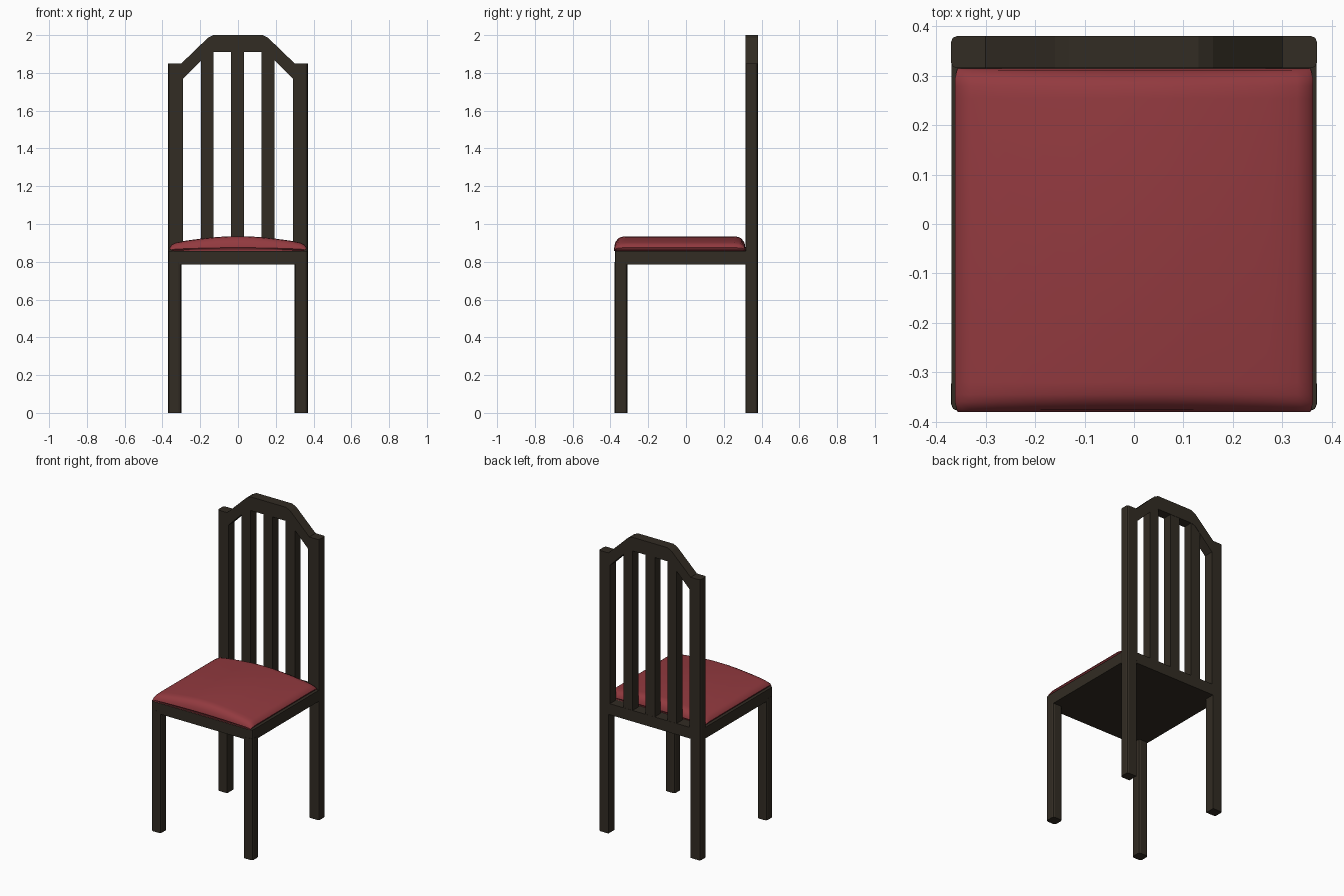
import bpy, bmesh, math

if "Cube" in bpy.data.objects:
    bpy.data.objects.remove(bpy.data.objects["Cube"])


def material(name, color):
    m = bpy.data.materials.new(name)
    m.diffuse_color = color
    m.use_nodes = True
    m.node_tree.nodes["Principled BSDF"].inputs["Base Color"].default_value = m.diffuse_color
    return m


WOOD = material("dark_wood", (0.032, 0.025, 0.017, 1))
RED = material("red_fabric", (0.29, 0.042, 0.05, 1))


def finish(bm, name, mat):
    bmesh.ops.recalc_face_normals(bm, faces=bm.faces)
    me = bpy.data.meshes.new(name)
    bm.to_mesh(me)
    bm.free()
    ob = bpy.data.objects.new(name, me)
    bpy.context.collection.objects.link(ob)
    me.materials.append(mat)
    return ob


def bevel_edges(bm, test, width):
    edges = [e for e in bm.edges if test(*[v.co for v in e.verts])]
    bmesh.ops.bevel(bm, geom=edges, offset=width, segments=2, profile=0.5, affect='EDGES')


def vertical(a, b):
    return abs(a.x - b.x) < 1e-4 and abs(a.y - b.y) < 1e-4


def box(name, lo, hi, width=0.0):
    bm = bmesh.new()
    bmesh.ops.create_cube(bm, size=1)
    for v in bm.verts:
        for i in range(3):
            v.co[i] = hi[i] if v.co[i] > 0 else lo[i]
    if width:
        bevel_edges(bm, vertical, width)
    return finish(bm, name, WOOD)


# Back posts and arched top rail as one extruded outline
half = [(0.30, 0), (0.37, 0), (0.37, 1.85), (0.30, 1.85), (0.16, 1.985), (0.13, 2.0)]
inner = [(0.13, 1.91), (0.16, 1.90), (0.29, 1.77), (0.29, 0.80), (0.30, 0.80)]
mirror = lambda pts: [(-x, z) for x, z in reversed(pts)]
outline = half + mirror(half) + mirror(inner) + inner
bm = bmesh.new()
face = bm.faces.new([bm.verts.new((x, 0.315, z)) for x, z in outline])
ext = bmesh.ops.extrude_face_region(bm, geom=[face])
for v in ext["geom"]:
    if isinstance(v, bmesh.types.BMVert):
        v.co.y = 0.38
bevel_edges(bm, lambda a, b: vertical(a, b) and abs(a.x) > 0.36, 0.012)
bmesh.ops.triangulate(bm, faces=[f for f in bm.faces if len(f.verts) > 4])
finish(bm, "back_frame", WOOD)

# Back slats
for i, x in enumerate((-0.163, -0.003, 0.158)):
    box(f"back_slat_{i + 1}", (x - 0.034, 0.317, 0.85), (x + 0.034, 0.378, 1.93))

# Front legs
for side, s in (("left", -1), ("right", 1)):
    xs = sorted((s * 0.30, s * 0.37))
    box(f"front_leg_{side}", (xs[0], -0.378, 0), (xs[1], -0.31, 0.80), 0.014)

# Seat frame with rounded front corners
box("seat_frame", (-0.369, -0.377, 0.785), (0.369, 0.379, 0.858), 0.012)

# Cushion: domed section lofted front to back with rounded ends
right = [(0.34, 0), (0.358, 0.1), (0.362, 0.22), (0.352, 0.42), (0.33, 0.56),
         (0.275, 0.70), (0.2, 0.83), (0.12, 0.94), (0.05, 1.0)]
section = right + mirror(right)
ends = [(0.012, 0.06, 0.975), (0.0, 0.22, 0.985), (0.004, 0.55, 0.99),
        (0.02, 0.84, 1), (0.035, 0.95, 1), (0.06, 1, 1)]
stations = [(-0.38 + d, h, w) for d, h, w in ends]
stations += [(0.314 - d, h, w) for d, h, w in reversed(ends)]
bm = bmesh.new()
rings = [[bm.verts.new((x * w, y, 0.858 + 0.077 * z * h)) for x, z in section]
         for y, h, w in stations]
n = len(section)
for a, b in zip(rings, rings[1:]):
    for i in range(n):
        j = (i + 1) % n
        bm.faces.new((a[i], a[j], b[j], b[i]))
bm.faces.new(rings[0])
bm.faces.new(rings[-1])
cushion = finish(bm, "seat_cushion", RED)
bpy.context.view_layer.objects.active = cushion
cushion.select_set(True)
bpy.ops.object.shade_smooth_by_angle(angle=math.radians(50))
